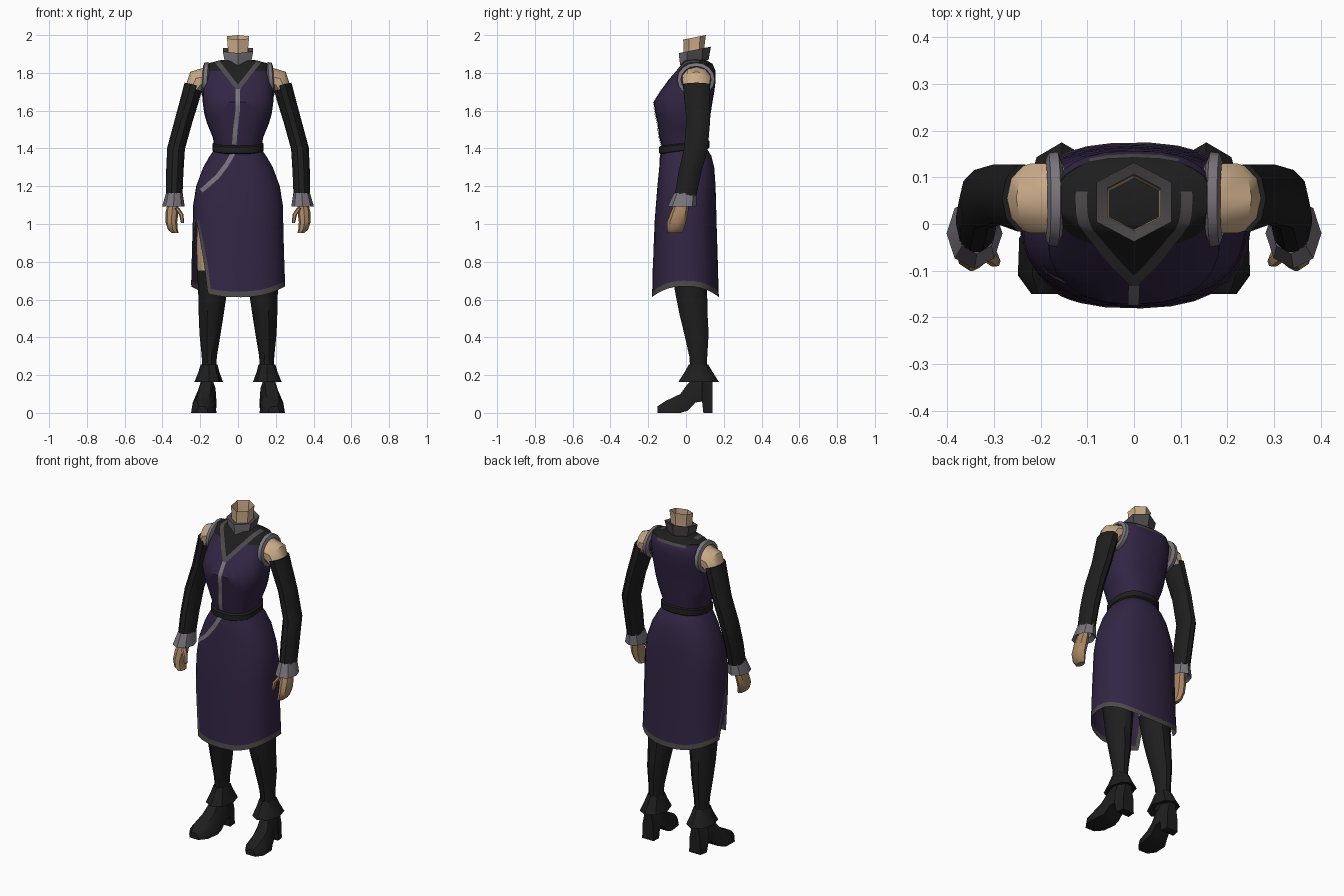
import bpy, bmesh, math
from mathutils import Vector
from mathutils.bvhtree import BVHTree

if "Cube" in bpy.data.objects:
    bpy.data.objects.remove(bpy.data.objects["Cube"])


def material(name, r, g, b):
    m = bpy.data.materials.new(name)
    m.diffuse_color = (r, g, b, 1)
    m.use_nodes = True
    m.node_tree.nodes["Principled BSDF"].inputs["Base Color"].default_value = m.diffuse_color
    return m


PURPLE = material("purple_cloth", 0.032, 0.019, 0.058)
BLACK = material("black_cloth", 0.013, 0.013, 0.013)
LIGHT = material("light_grey_trim", 0.19, 0.175, 0.20)
DARK = material("dark_grey_trim", 0.075, 0.068, 0.07)
SKIN = material("skin", 0.60, 0.41, 0.25)
HAND = material("hand_skin", 0.40, 0.24, 0.125)


def skin(name, rings, mats, caps=(False, False), closed=True, mirror=False, rule=None):
    """Join rings of points into a surface; rule(row, col, centre) picks the material."""
    bm = bmesh.new()
    rows = [[bm.verts.new(p) for p in ring] for ring in rings]
    n = len(rows[0])
    for i in range(len(rows) - 1):
        for j in range(n if closed else n - 1):
            k = (j + 1) % n
            f = bm.faces.new((rows[i][j], rows[i][k], rows[i + 1][k], rows[i + 1][j]))
            if rule:
                f.material_index = rule(i, j, f.calc_center_median())
    for cap, row in zip(caps, (rows[0], rows[-1])):
        if cap:
            bm.faces.new(row)
    bmesh.ops.remove_doubles(bm, verts=bm.verts, dist=1e-4)
    bmesh.ops.recalc_face_normals(bm, faces=bm.faces)
    me = bpy.data.meshes.new(name)
    bm.to_mesh(me)
    bm.free()
    for m in mats:
        me.materials.append(m)
    ob = bpy.data.objects.new(name, me)
    bpy.context.collection.objects.link(ob)
    if mirror:
        ob.modifiers.new("mirror", 'MIRROR').use_mirror_merge = False
    return ob


def oval(x, y, z, rx, ry, a=0, n=10, turn=0, slope=0):
    """Ellipse ring; a leans it about y in degrees, slope lifts it towards +y."""
    a = math.radians(a)
    out = []
    for i in range(n):
        t = 2 * math.pi * i / n + turn
        u, v = rx * math.cos(t), ry * math.sin(t)
        out.append((x + u * math.cos(a), y + v, z + u * math.sin(a) + slope * v))
    return out


def body_point(row, t):
    z, rx, yf, yb = row
    c, s = math.cos(t), math.sin(t)
    sq = lambda v: math.copysign(abs(v) ** 0.82, v)
    return Vector((rx * sq(c), (yf + yb) / 2 + (yb - yf) / 2 * sq(s), z))


# bodice, cut along the neckline so the yoke and its trim are separate faces
BODICE = [(1.40, .122, -.125, .11), (1.46, .134, -.142, .115), (1.53, .163, -.15, .125),
          (1.58, .178, -.162, .13), (1.645, .187, -.172, .14), (1.70, .188, -.138, .15),
          (1.76, .184, -.095, .157), (1.81, .175, -.052, .157), (1.848, .165, -.022, .14),
          (1.866, .10, -.01, .11), (1.872, .05, .0, .09)]
bodice = skin("bodice", [[body_point(r, math.tau * i / 24) for i in range(24)] for r in BODICE],
              [PURPLE, BLACK, DARK], caps=(False, True))
bm = bmesh.new()
bm.from_mesh(bodice.data)
cuts = [((0, 0, 1.70 + o), (-1.27 * s, 0, 1)) for o in (0, .038) for s in (1, -1)]
cuts += [((0, .07, 0), (0, 1, 0)), ((0, 0, 1.825), (0, 0, 1)), ((0, 0, 1.84), (0, 0, 1))]
for co, no in cuts:
    bmesh.ops.bisect_plane(bm, geom=bm.verts[:] + bm.edges[:] + bm.faces[:], plane_co=co, plane_no=no)
for f in bm.faces:
    c = f.calc_center_median()
    d = c.z - 1.70 - 1.27 * abs(c.x)
    if c.y < .07:
        f.material_index = 2 if 0 < d < .038 else 1 if d > 0 or c.z > 1.81 else 0
    else:
        f.material_index = 1 if c.z > 1.84 else 2 if c.z > 1.825 and abs(c.x) < .1 else 0
bm.to_mesh(bodice.data)
bm.free()

# skirt: a sheet wrapped from the front edge of the side slit round to its back edge
SKIRT = [(1.40, .122, -.125, .11), (1.36, .15, -.135, .135), (1.30, .185, -.142, .15),
         (1.20, .222, -.152, .157), (1.10, .238, -.16, .16), (1.02, .24, -.166, .162),
         (.96, .241, -.168, .164), (.88, .243, -.172, .166), (.78, .246, -.176, .169),
         (.70, .249, -.179, .173), (.67, .25, -.181, .175)]
fracs = [0, .02] + [i / 24 for i in range(1, 24)] + [.98, 1]
rings = []
for i, r in enumerate(SKIRT):
    k = min(1, max(0, (1.02 - r[0]) / .35)) ** 0.75
    start, end = math.radians(205 + 30 * k), math.radians(565 - 34 * k)
    ring = []
    for f in fracs:
        t = start + (end - start) * f
        p = body_point(r, t)
        if i >= len(SKIRT) - 2:
            p.z -= .058 * math.sin(t) ** 2
        ring.append(p)
    rings.append(ring)
skirt = skin("skirt", rings, [PURPLE, DARK], closed=False,
             rule=lambda i, j, c: int(i == len(SKIRT) - 2 or (i >= 5 and j in (0, len(fracs) - 2))))

# belt
belt = []
for dz, g in ((-.024, .004), (-.018, .012), (.014, .012), (.02, .002)):
    ring = [body_point((1.41, .124 + g, -.13 - g, .113 + g), math.tau * i / 24) for i in range(24)]
    belt.append([(p.x, p.y, p.z + dz + .12 * p.y) for p in ring])
skin("belt", belt, [BLACK])


# thin trim strips laid on the front of the dress
def strip(name, target, pts, width, mat):
    me = target.data
    tree = BVHTree.FromPolygons([v.co for v in me.vertices], [p.vertices[:] for p in me.polygons])
    rows = []
    for (x0, z0), (x1, z1) in zip(pts, pts[1:]):
        side = Vector((z1 - z0, 0, x0 - x1)).normalized() * width / 2
        for i in range(7):
            mid = Vector((x0 + (x1 - x0) * i / 6, -1, z0 + (z1 - z0) * i / 6))
            row = []
            for s in (-1, -.3, .3, 1):
                hit = tree.ray_cast(mid + side * s, Vector((0, 1, 0)))[0]
                if hit:
                    row.append(hit - Vector((0, .004, 0)))
            if len(row) == 4:
                rows.append(row)
    skin(name, rows, [mat], closed=False)


strip("bodice_front_trim", bodice, [(0, 1.715), (-.002, 1.6), (-.014, 1.5), (-.02, 1.42)], .024, LIGHT)
strip("skirt_front_trim", skirt, [(-.02, 1.385), (-.06, 1.315), (-.11, 1.25), (-.195, 1.175)], .024, LIGHT)

# collar and neck, both six-sided and tipped forward
hexa = dict(n=6, turn=math.pi / 2, slope=.2)
hexa_turn = lambda x, y, z, rx, ry: oval(x, y, z, rx, ry, **hexa)
skin("collar", [hexa_turn(0, .045, 1.855, .075, .075), hexa_turn(0, .045, 1.885, .085, .08),
                hexa_turn(0, .047, 1.922, .093, .085), hexa_turn(0, .047, 1.915, .065, .06)],
     [DARK, LIGHT], rule=lambda i, j, c: int(c.y < .02 and i < 2))
skin("neck", [hexa_turn(0, .043, 1.87, .062, .056), hexa_turn(0, .043, 1.93, .061, .055),
              hexa_turn(0, .045, 1.988, .067, .060)], [SKIN])

# shoulders, armhole trim, sleeves, cuffs (mirrored)
skin("shoulder", [oval(.155, .055, 1.765, .068, .078, 80), oval(.21, .055, 1.755, .066, .078, 50),
                  oval(.233, .055, 1.715, .047, .07, 15)], [SKIN], mirror=True)
skin("armhole_trim", [oval(x, .053, 1.765, r, r + .01, 94, 16)
                      for x, r in ((.155, .07), (.164, .092), (.184, .089), (.19, .07))],
     [LIGHT], mirror=True)
skin("sleeve", [oval(.234, .055, 1.738, .05, .075, 12), oval(.258, .06, 1.65, .049, .071, 12),
                oval(.287, .065, 1.55, .047, .066, 10), oval(.328, .053, 1.40, .047, .066, 5),
                oval(.335, .02, 1.27, .046, .064), oval(.338, -.003, 1.15, .044, .06)],
     [BLACK], caps=(True, True), mirror=True)
skin("wrist_cuff", [oval(.337, -.004, 1.165, .044, .06, n=8), oval(.342, -.02, 1.092, .06, .076, n=8),
                    oval(.341, -.015, 1.11, .035, .045, n=8)], [LIGHT], mirror=True)

# hands with curled fingers and a thumb
skin("hand", [oval(.343, -.02, 1.12, .027, .037, n=8), oval(.35, -.035, 1.06, .034, .046, n=8),
              oval(.353, -.05, 1.01, .031, .05, n=8), oval(.345, -.057, .97, .026, .044, n=8),
              oval(.332, -.06, .952, .018, .034, n=8)], [HAND], caps=(True, True), mirror=True)
skin("thumb", [oval(.325, -.055, 1.085, .014, .02, n=6), oval(.3, -.075, 1.05, .012, .018, n=6),
               oval(.294, -.08, 1.005, .008, .012, n=6)], [HAND], caps=(True, True), mirror=True)

# legs: bare thigh above, stocking below
skin("thigh", [oval(.115, .0, 1.05, .10, .115), oval(.125, .005, .88, .095, .105),
               oval(.133, .02, .74, .082, .094)], [SKIN], caps=(True, False), mirror=True)
skin("stocking", [oval(.132, .02, .755, .085, .097), oval(.134, .026, .65, .077, .09),
                  oval(.142, .04, .52, .066, .078), oval(.148, .055, .42, .056, .068),
                  oval(.152, .065, .30, .04, .05), oval(.153, .066, .22, .038, .045)],
     [BLACK], mirror=True)

# boots: flared top, then sections along y as (y, centre x, half width, bottom, top)
skin("boot_flare", [oval(.153, .066, .255, .045, .052, n=8), oval(.154, .067, .215, .056, .075, n=8),
                    oval(.155, .067, .163, .076, .108, n=8), oval(.158, .067, .172, .045, .055, n=8)],
     [BLACK], mirror=True)
BOOT = [(-.15, .19, .03, 0, .035), (-.11, .187, .062, 0, .062), (-.03, .18, .066, 0, .10),
        (.01, .17, .054, .012, .155), (.05, .165, .05, .055, .185), (.085, .162, .048, .06, .185),
        (.092, .16, .044, 0, .185), (.14, .157, .038, 0, .17)]
skin("boot", [[(x - w, y, b), (x + w, y, b), (x + w * .9, y, b + (t - b) * .55), (x + w * .5, y, t),
               (x - w * .5, y, t), (x - w * .9, y, b + (t - b) * .55)] for y, x, w, b, t in BOOT],
     [BLACK], caps=(True, True), mirror=True)

# smooth shading, keeping sharp folds
for ob in bpy.data.objects:
    ob.select_set(True)
bpy.context.view_layer.objects.active = bodice
bpy.ops.object.shade_smooth_by_angle(angle=math.radians(40))
